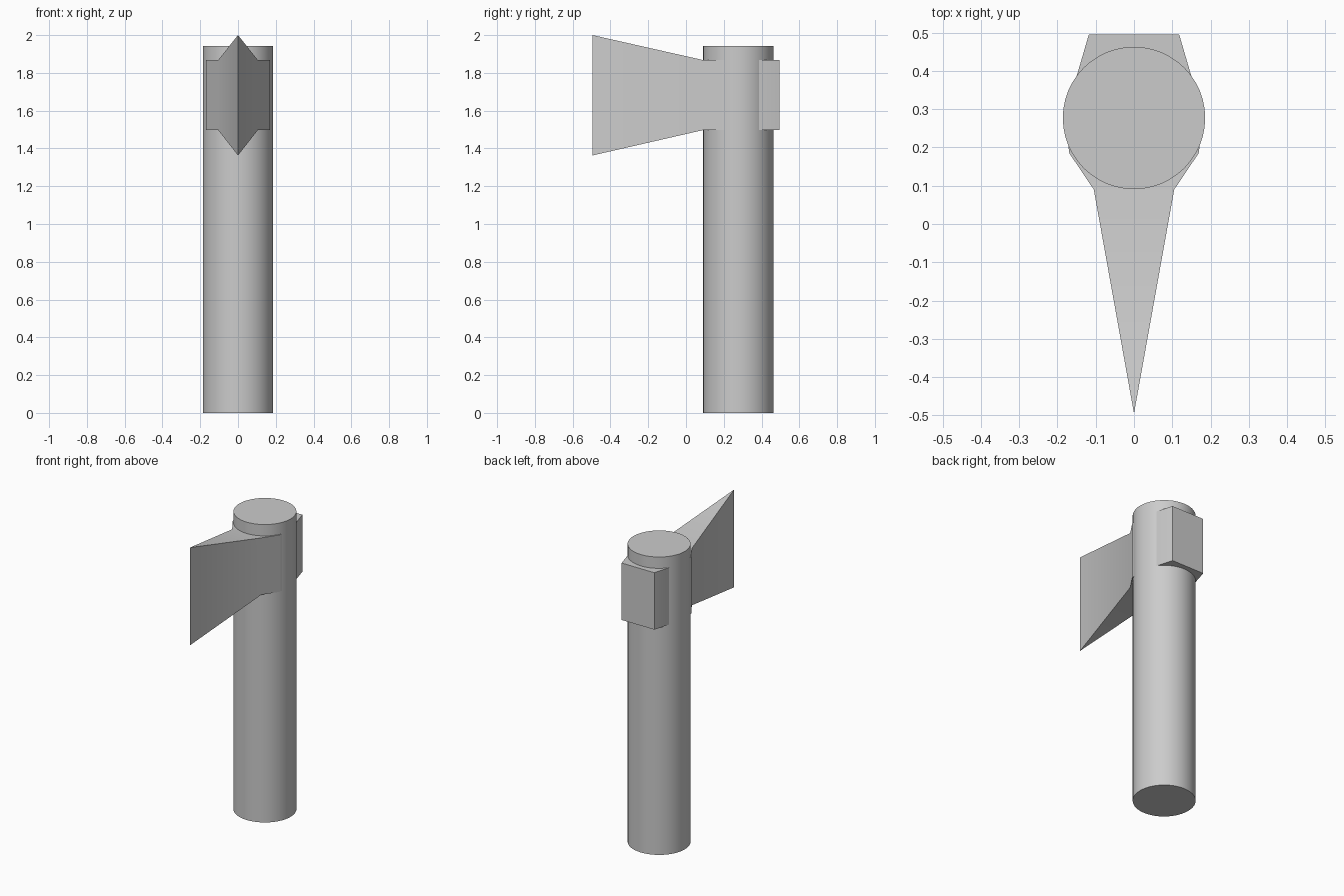
import bpy, bmesh, math

if "Cube" in bpy.data.objects:
    bpy.data.objects.remove(bpy.data.objects["Cube"])

R, CY = 0.186, 0.277      # handle radius and y position
Z0, Z1 = 1.497, 1.868     # socket bottom and top


def smooth(obj, angle):
    bpy.ops.object.select_all(action='DESELECT')
    obj.select_set(True)
    bpy.context.view_layer.objects.active = obj
    bpy.ops.object.shade_smooth_by_angle(angle=math.radians(angle))


# Handle: plain round shaft passing through the head
bpy.ops.mesh.primitive_cylinder_add(vertices=48, radius=R, depth=1.942,
                                    location=(0, CY, 0.971))
handle = bpy.context.object
handle.name = "handle"
smooth(handle, 40)

# Axe head: half outline seen from above, mirrored, then flared to the cutting edge
half = [(0.118, 0.495), (0.182, 0.277), (0.169, 0.185), (0.105, 0.09)]
outline = half + [(0, -0.495)] + [(-x, y) for x, y in reversed(half)]

bm = bmesh.new()
rings = []
for z, z_edge in ((Z0, 1.363), (Z1, 2.0)):
    rings.append([bm.verts.new((x, y, z_edge if x == 0 else z)) for x, y in outline])
low, high = rings
n = len(outline)
for i in range(n):
    j = (i + 1) % n
    bm.faces.new((low[i], low[j], high[j], high[i]))
for ring in rings:
    bm.faces.new(ring[:4] + ring[5:])      # flat socket cap
    bm.faces.new(ring[3:6])                # sloped blade cap
bmesh.ops.recalc_face_normals(bm, faces=bm.faces)

mesh = bpy.data.meshes.new("axe_head")
bm.to_mesh(mesh)
bm.free()
head = bpy.data.objects.new("axe_head", mesh)
bpy.context.collection.objects.link(head)
smooth(head, 40)
